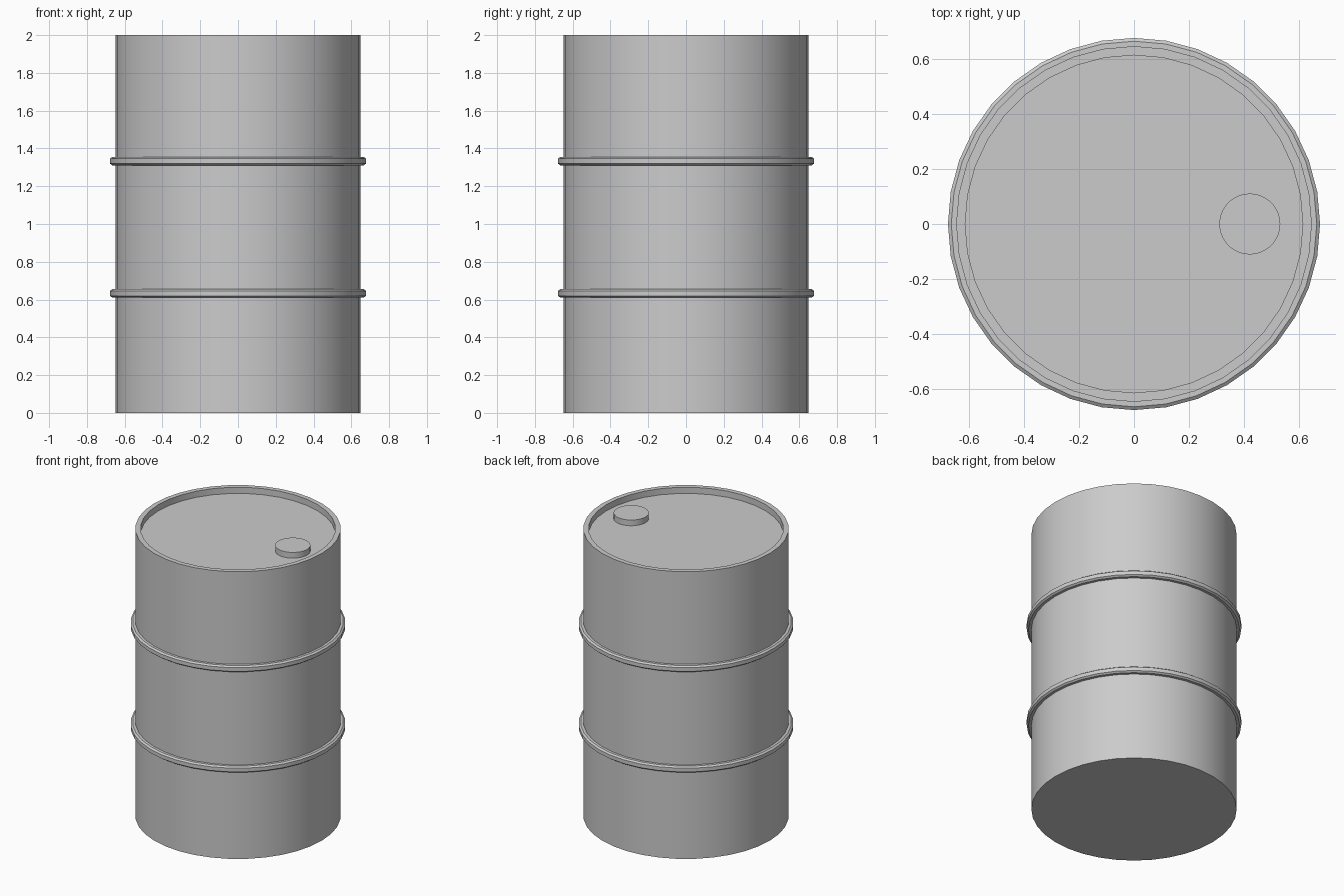
import bpy, bmesh, math

SIDES = 36

old = bpy.data.objects.get("Cube")
if old:
    bpy.data.objects.remove(old, do_unlink=True)

steel = bpy.data.materials.new("grey_steel")
steel.use_nodes = True
grey = (0.6, 0.6, 0.6, 1)
steel.diffuse_color = grey
steel.node_tree.nodes["Principled BSDF"].inputs["Base Color"].default_value = grey


def lathe(name, profile, centre=(0, 0, 0), closed=False):
    """Turn a (radius, height) profile around z; open ends are capped."""
    bm = bmesh.new()
    rings = []
    for r, z in profile:
        angles = [2 * math.pi * i / SIDES for i in range(SIDES)]
        rings.append([bm.verts.new((r * math.cos(a), r * math.sin(a), z)) for a in angles])
    pairs = list(zip(rings, rings[1:]))
    if closed:
        pairs.append((rings[-1], rings[0]))
    else:
        bm.faces.new(rings[0])
        bm.faces.new(rings[-1])
    for low, high in pairs:
        for i in range(SIDES):
            j = (i + 1) % SIDES
            bm.faces.new((low[i], low[j], high[j], high[i]))
    bmesh.ops.recalc_face_normals(bm, faces=bm.faces)
    mesh = bpy.data.meshes.new(name)
    bm.to_mesh(mesh)
    bm.free()
    mesh.materials.append(steel)
    obj = bpy.data.objects.new(name, mesh)
    obj.location = centre
    bpy.context.collection.objects.link(obj)
    bpy.ops.object.select_all(action="DESELECT")
    obj.select_set(True)
    bpy.context.view_layer.objects.active = obj
    bpy.ops.object.shade_smooth_by_angle(angle=math.radians(30))
    return obj


# Drum wall with raised rim and sunken lid
lathe("drum_body", [(0.648, 0), (0.648, 2), (0.615, 2), (0.615, 1.957)])

# Bevelled hoops around the drum
hoop = [(0.64, 0.022), (0.666, 0.022), (0.678, 0.013),
        (0.678, -0.013), (0.666, -0.022), (0.64, -0.022)]
for name, height in (("lower_hoop", 0.633), ("upper_hoop", 1.333)):
    lathe(name, hoop, (0, 0, height), closed=True)

# Filler cap on the lid
lathe("filler_cap", [(0.111, 0), (0.111, 0.042)], (0.422, 0, 1.955))
